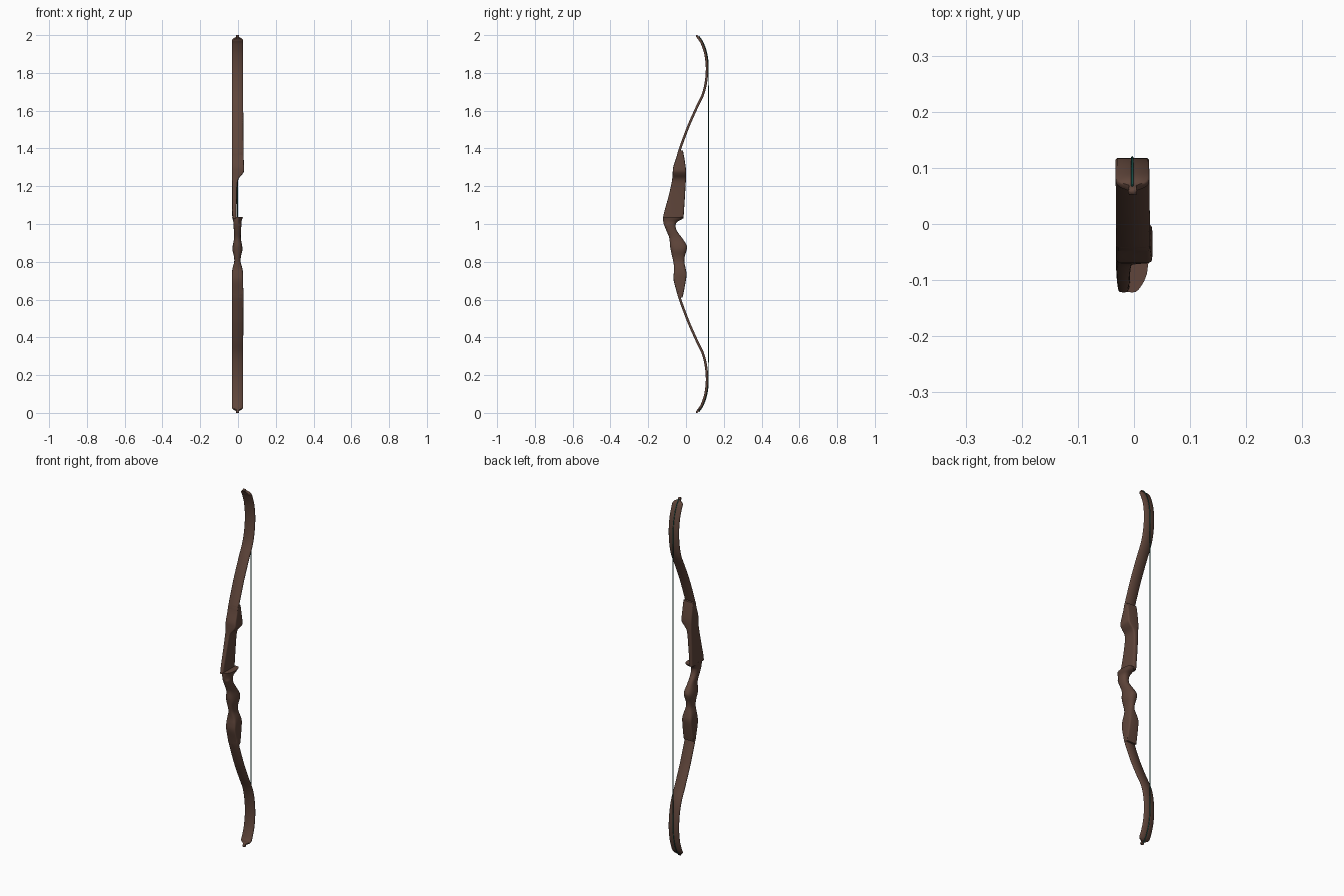
import bpy, bmesh, math
from mathutils import Vector

if "Cube" in bpy.data.objects:
    bpy.data.objects.remove(bpy.data.objects["Cube"])

CX = -0.003  # x centre line of limbs and string


def material(name, rgb):
    m = bpy.data.materials.new(name)
    m.diffuse_color = (*rgb, 1)
    m.use_nodes = True
    m.node_tree.nodes["Principled BSDF"].inputs["Base Color"].default_value = m.diffuse_color
    return m


wood = material("dark brown wood", (0.115, 0.060, 0.043))
cord = material("dark teal cord", (0.010, 0.085, 0.070))


def smooth_path(pts, steps):
    """Catmull-Rom interpolation through tuples of any length."""
    out = []
    for i in range(len(pts) - 1):
        p0, p1, p2 = pts[max(i - 1, 0)], pts[i], pts[i + 1]
        p3 = pts[min(i + 2, len(pts) - 1)]
        for s in range(steps):
            t = s / steps
            out.append(tuple(0.5 * (2 * b + (c - a) * t + (2 * a - 5 * b + 4 * c - d) * t * t
                                    + (3 * b - a - 3 * c + d) * t ** 3)
                             for a, b, c, d in zip(p0, p1, p2, p3)))
    return out + [pts[-1]]


def ring(n, power):
    """Unit superellipse: power 2 is round, higher is boxier."""
    res = []
    for i in range(n):
        a = 2 * math.pi * i / n
        c, s = math.cos(a), math.sin(a)
        res.append((math.copysign(abs(c) ** (2 / power), c), math.copysign(abs(s) ** (2 / power), s)))
    return res


def loft(name, rings, mat, angle=40):
    bm = bmesh.new()
    rows = [[bm.verts.new(v) for v in r] for r in rings]
    n = len(rows[0])
    for a, b in zip(rows, rows[1:]):
        for i in range(n):
            bm.faces.new((a[i], a[(i + 1) % n], b[(i + 1) % n], b[i]))
    bm.faces.new(rows[0])
    bm.faces.new(rows[-1])
    bmesh.ops.recalc_face_normals(bm, faces=bm.faces)
    me = bpy.data.meshes.new(name)
    bm.to_mesh(me)
    bm.free()
    ob = bpy.data.objects.new(name, me)
    bpy.context.collection.objects.link(ob)
    me.materials.append(mat)
    bpy.ops.object.select_all(action='DESELECT')
    bpy.context.view_layer.objects.active = ob
    ob.select_set(True)
    bpy.ops.object.shade_smooth_by_angle(angle=math.radians(angle))
    return ob


def sweep(path, shape, size, lean=0.0):
    """Rings along a (y, z) path; size(i) gives half width and half thickness."""
    rings, normals = [], []
    for i, (y, z) in enumerate(path):
        a, b = path[max(i - 1, 0)], path[min(i + 1, len(path) - 1)]
        d = Vector((b[0] - a[0], b[1] - a[1])).normalized()
        nrm = Vector((d.y, -d.x))
        w, h = size(i)
        x = CX + lean * (0.11 - y)
        rings.append([(x + w * u, y + nrm.x * h * v, z + nrm.y * h * v) for u, v in shape])
        normals.append(nrm)
    return rings, normals


# Recurve limbs: flat strips along an S path, ending in a small knob
limb_pts = [(-0.044, 1.345), (-0.036, 1.385), (0.0, 1.485), (0.02, 1.535), (0.055, 1.613),
            (0.089, 1.685), (0.106, 1.755), (0.111, 1.83), (0.103, 1.90), (0.085, 1.955), (0.071, 1.978)]
limb = smooth_path(limb_pts, 6)
main = len(limb)
limb += [(0.0685, 1.981), (0.067, 1.983), (0.064, 1.987), (0.062, 1.990), (0.059, 1.994), (0.056, 1.998), (0.055, 2.0)]
tips = [(0.021, 0.006), (0.016, 0.006), (0.007, 0.006), (0.007, 0.006), (0.008, 0.006), (0.007, 0.005), (0.003, 0.002)]


def limb_size(i):
    if i >= main:
        return tips[i - main]
    k = max(0, i - (main - 5)) / 5
    return 0.030 - 0.007 * k ** 2, 0.0064


flip = lambda p: [(y, 2 - z) for y, z in p]
# Limb section: flat strip with small chamfers
limb_shape = [(1, 0.5), (0.9, 1), (-0.9, 1), (-1, 0.5), (-1, -0.5), (-0.9, -1), (0.9, -1), (1, -0.5)]
for name, path in (("upper_limb", limb), ("lower_limb", flip(limb))):
    loft(name, sweep(path, limb_shape, limb_size, 0.012)[0], wood, 60)

# Bowstring: straight run, then lying on the back of each limb up to the knob
_, nrm = sweep(limb, limb_shape, limb_size)
half = [(0.1187, 1.0), (0.1187, 1.4)]
for (y, z), n in zip(limb[:main + 4], nrm):
    if z > 1.83:
        half.append((y + n.x * 0.0077, z + n.y * 0.0077))
string_path = flip(half)[:0:-1] + half
loft("bowstring", sweep(string_path, ring(8, 2), lambda i: (0.0021, 0.0021))[0], cord, 60)


# Riser: horizontal sections of z, front y, back y, left x, right x, boxiness
def riser(name, rows, nose=0.0):
    rings = []
    for z, yf, yb, xl, xr, power in smooth_path(rows, 4):
        cx, cy, w, h = (xl + xr) / 2, (yf + yb) / 2, (xr - xl) / 2, (yb - yf) / 2
        # nose: narrow the front right of the arrow shelf
        cut = nose if z > 1.0 else 0.0
        rings.append([(cx + w * u * (1 - cut * max(0, -v) ** 2 * (u > 0)), cy + h * v, z)
                      for u, v in ring(24, power)])
    return loft(name, rings, wood, 45)


# Upper riser with the sight window cut away on the right
riser("sight_window_riser", [
    (1.03, -0.122, -0.013, -0.030, -0.007, 5),
    (1.065, -0.115, -0.011, -0.031, -0.007, 5),
    (1.14, -0.094, -0.006, -0.032, -0.006, 6),
    (1.21, -0.078, -0.002, -0.032, -0.003, 6),
    (1.24, -0.073, 0.0, -0.032, 0.004, 6),
    (1.262, -0.071, 0.0, -0.032, 0.022, 8),
    (1.28, -0.070, 0.0, -0.032, 0.032, 9),
    (1.305, -0.067, -0.002, -0.032, 0.032, 9),
    (1.35, -0.052, -0.009, -0.032, 0.030, 9),
    (1.388, -0.042, -0.016, -0.032, 0.029, 9)])

# Grip with arrow shelf on top and flared lower riser
riser("grip_and_arrow_shelf", [
    (0.612, -0.042, -0.018, -0.032, 0.028, 9),
    (0.65, -0.052, -0.010, -0.032, 0.028, 9),
    (0.70, -0.065, -0.001, -0.032, 0.027, 8),
    (0.735, -0.065, 0.003, -0.032, 0.027, 6),
    (0.765, -0.063, -0.002, -0.029, 0.023, 4),
    (0.80, -0.067, -0.009, -0.020, 0.014, 3),
    (0.83, -0.074, -0.006, -0.022, 0.016, 2.5),
    (0.86, -0.080, 0.003, -0.029, 0.023, 2.5),
    (0.885, -0.085, 0.005, -0.028, 0.022, 2.5),
    (0.925, -0.088, -0.020, -0.021, 0.015, 2.5),
    (0.965, -0.104, -0.049, -0.022, 0.016, 2.5),
    (0.995, -0.116, -0.055, -0.024, 0.018, 2.5),
    (1.012, -0.120, -0.045, -0.025, 0.018, 2.5),
    (1.025, -0.122, -0.022, -0.028, 0.022, 2.5),
    (1.038, -0.122, -0.011, -0.031, 0.026, 3)], 0.5)
